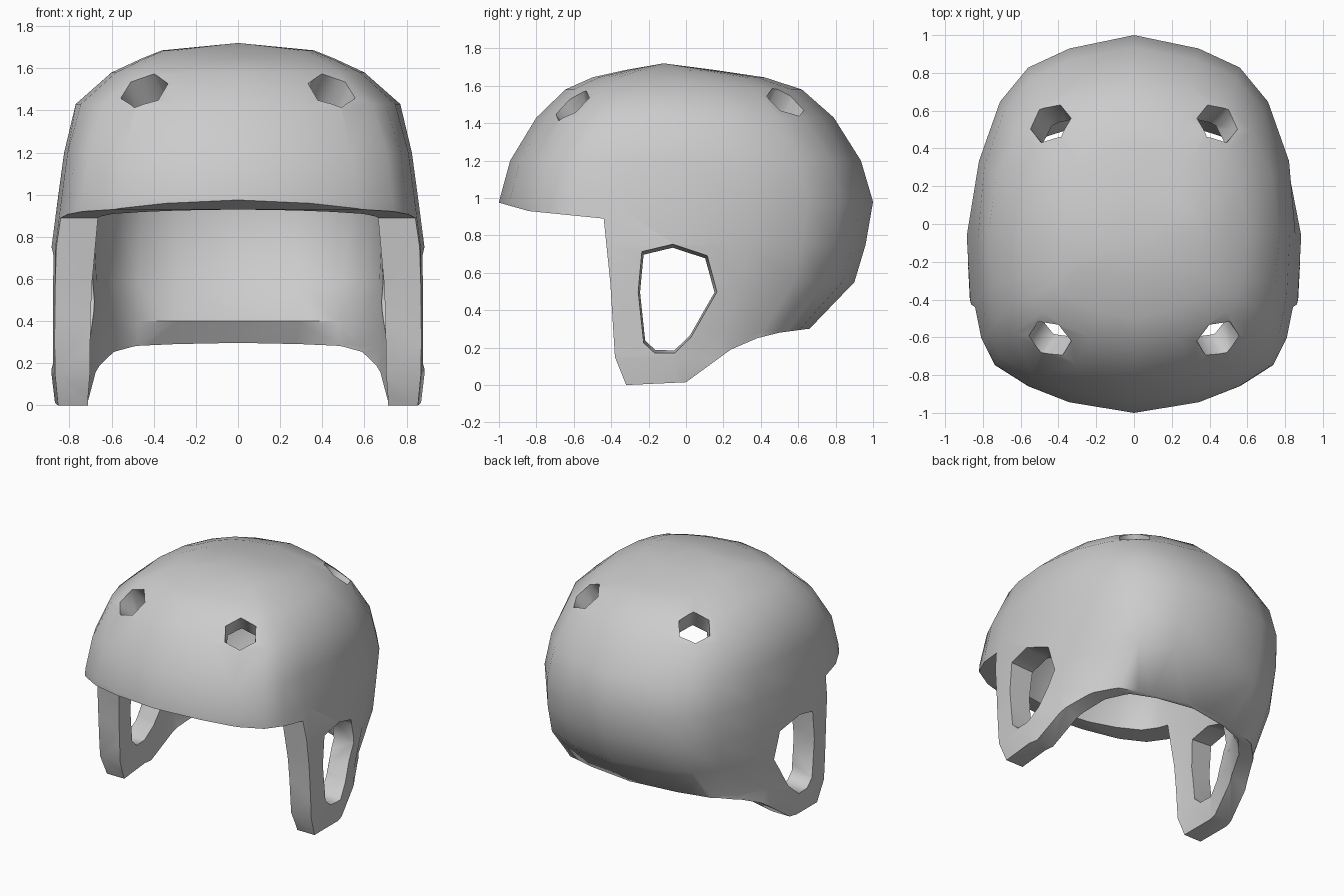
import bpy, bmesh
from mathutils import Vector, Matrix

if "Cube" in bpy.data.objects:
    bpy.data.objects.remove(bpy.data.objects["Cube"])

# unit half outline of the helmet seen from above, back to front
HALF = [(0, 1), (.40, .933), (.655, .838), (.83, .667), (.96, .371), (1, 0),
        (.98, -.36), (.935, -.58), (.855, -.73), (.65, -.85), (.40, -.94), (0, -1)]
OUTLINE = HALF + [(-x, y) for x, y in HALF[-2:0:-1]]
MID = -0.06


def to_object(name, bm):
    bmesh.ops.recalc_face_normals(bm, faces=bm.faces[:])
    mesh = bpy.data.meshes.new(name)
    bm.to_mesh(mesh)
    bm.free()
    ob = bpy.data.objects.new(name, mesh)
    bpy.context.collection.objects.link(ob)
    return ob


def dome(name, levels, apex, tuck=1.0):
    """Loft outlines given as (z, half width, front y, back y), closed by an apex."""
    bm = bmesh.new()
    rings = []
    for z, a, yf, yb in levels:
        k = .03 * min(1, max(0, (z - 1.2) / .3))      # rounder corners near the crown
        ring = []
        for x, y in OUTLINE:
            s = 1 - k * 4 * x * x * y * y
            length = (yb - MID) if y > 0 else (MID - yf)
            pinch = tuck if z < .8 and .3 < y < .7 else 1   # tuck in behind the ears
            ring.append(bm.verts.new((x * a * s * pinch, MID + y * s * length, z)))
        rings.append(ring)
    n = len(OUTLINE)
    for lo, hi in zip(rings, rings[1:]):
        for i in range(n):
            j = (i + 1) % n
            bm.faces.new((lo[i], lo[j], hi[j], hi[i]))
    top = bm.verts.new(apex)
    for i in range(n):
        bm.faces.new((rings[-1][i], rings[-1][(i + 1) % n], top))
    bm.faces.new(rings[0])
    return to_object(name, bm)


def prism(name, outline, x0=-1.5, x1=1.5, taper=1.0):
    """Side-view (y, z) outline extruded across x, scaled by taper at x1."""
    bm = bmesh.new()
    face = bm.faces.new([bm.verts.new((x0, y, z)) for y, z in outline])
    mid = face.calc_center_median()
    ext = bmesh.ops.extrude_face_region(bm, geom=[face])
    for v in ext['geom']:
        if isinstance(v, bmesh.types.BMVert):
            v.co = mid + (v.co - mid) * taper
            v.co.x = x1
    return to_object(name, bm)


def vent(name, pos, normal):
    """Six-sided cutter along the surface normal."""
    bm = bmesh.new()
    rot = Vector(normal).to_track_quat('Z', 'Y').to_matrix().to_4x4()
    bmesh.ops.create_cone(bm, cap_ends=True, segments=6, radius1=.10, radius2=.135,
                          depth=.6, matrix=Matrix.Translation(pos) @ rot)
    return to_object(name, bm)


def cut(ob, tool, op='DIFFERENCE'):
    tool.hide_render = True
    mod = ob.modifiers.new('cut', 'BOOLEAN')
    mod.object, mod.operation, mod.solver = tool, op, 'EXACT'
    bpy.context.view_layer.objects.active = ob
    bpy.ops.object.modifier_apply(modifier=mod.name)
    bpy.data.objects.remove(tool)


# outer shell
shell = dome('helmet_shell', [
    (-.1, .855, -1, .64), (.15, .885, -1, .645), (.29, .887, -1, .65), (.55, .887, -1, .90),
    (.75, .885, -1, .96), (.98, .855, -1, 1), (1.2, .825, -.94, .935), (1.43, .77, -.80, .79),
    (1.58, .60, -.645, .62), (1.645, .46, -.50, .42), (1.685, .36, -.32, .15)],
    (0, -.12, 1.72), tuck=.955)

# hollow inside, flaring at the nape to leave a sloped rim
cut(shell, dome('hollow', [
    (-.2, .725, -.84, .63), (.285, .725, -.84, .635), (.40, .725, -.84, .56), (.58, .72, -.84, .74),
    (.98, .69, -.84, .84), (1.2, .665, -.78, .77), (1.37, .60, -.645, .63),
    (1.47, .46, -.51, .49), (1.53, .32, -.36, .28)], (0, -.11, 1.57), tuck=.97))

# lower edge: brim, ear guards and nape
cut(shell, prism('edge_profile', [
    (-1.2, 1.025), (-1, .975), (-.84, .93), (-.44, .89), (-.405, .55), (-.38, .15), (-.32, 0),
    (0, .015), (.24, .19), (.38, .25), (.5, .28), (.65, .30), (1.2, .31), (1.2, 2), (-1.2, 2)]),
    'INTERSECT')

# ear openings, narrowing inwards; four vents
EAR = [(-.24, .72), (-.07, .76), (.12, .70), (.175, .50), (.03, .25), (-.06, .165),
       (-.17, .165), (-.23, .22), (-.26, .5)]
for s in (-1, 1):
    cut(shell, prism('ear_opening', EAR, s * .95, s * .5, .85))
    cut(shell, vent('front_vent', (s * .44, -.60, 1.485), (s * .38, -.6, .75)))
    cut(shell, vent('back_vent', (s * .44, .53, 1.505), (s * .36, .45, .8)))

# smooth shading with crisp rims
bpy.ops.object.select_all(action='DESELECT')
shell.select_set(True)
bpy.context.view_layer.objects.active = shell
bpy.ops.object.shade_smooth_by_angle(angle=1.1)
